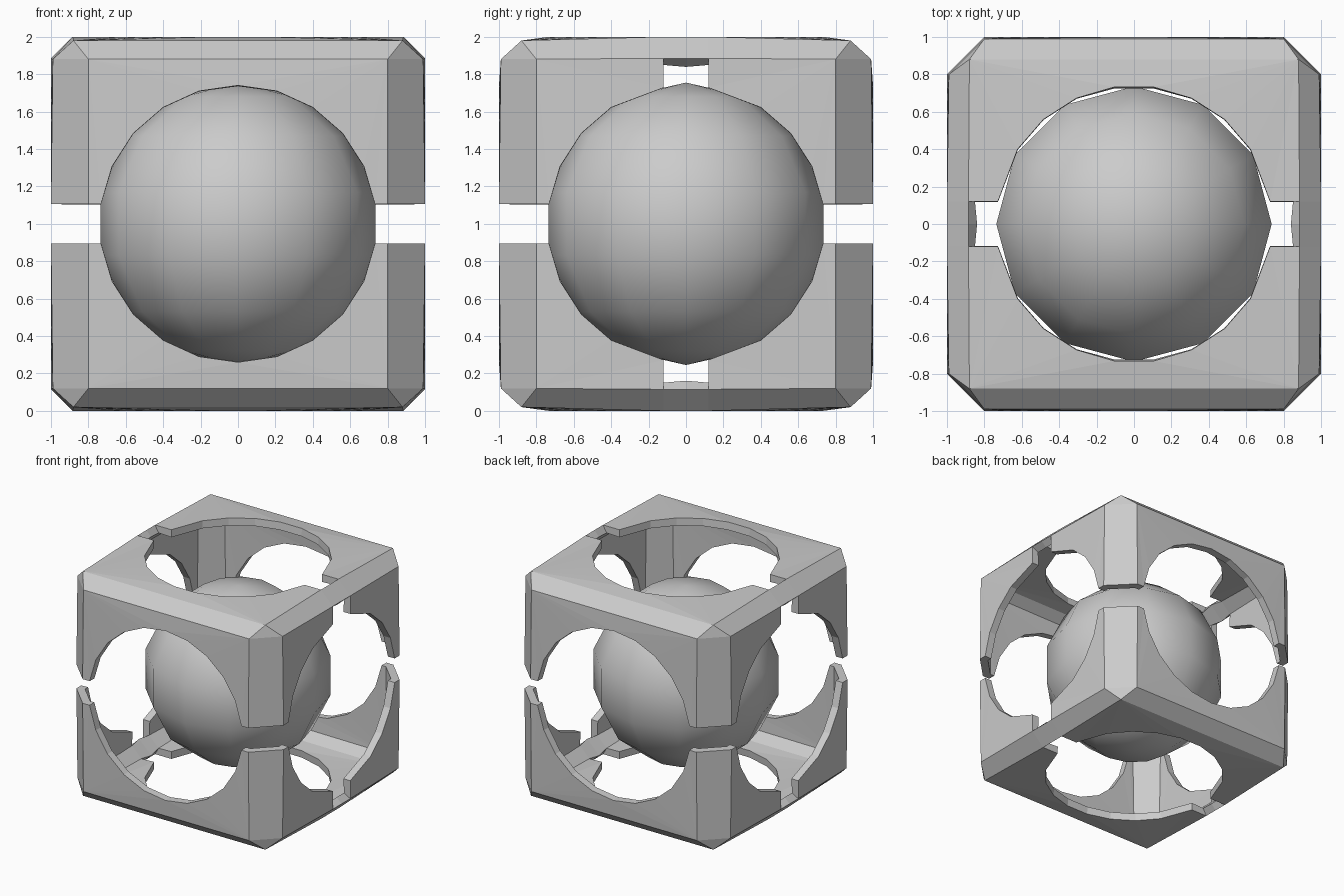
import bpy, bmesh
from math import sin, cos, pi
from mathutils import Vector
from itertools import product

if "Cube" in bpy.data.objects:
    bpy.data.objects.remove(bpy.data.objects["Cube"])

STEP = 2 * pi / 22      # each opening is a 22-sided ring
R = 0.74
GAP = R * sin(STEP / 2)  # half height of the corner gaps
N = 0.12                # half width of the notches
LIFT = Vector((0, 0, 1))

# Key corners of one octant of the bevelled case
A, B, C = (.8, .99, .88), (.99, .8, .88), (.88, .88, .98)
M, M2 = (0, .99, .88), (0, .88, .98)
SY, SX = (.8, 1, GAP), (1, .8, GAP)
NX, NZ = (1, N, .885), (.885, N, 1)
faces = []


def fan(corner, pts):
    for p, q in zip(pts, pts[1:]):
        faces.append((corner, p, q))


def ring(k):
    return R * sin(k * STEP), R * cos(k * STEP)


# Front/back wall, side wall, top/bottom wall
front = [(ring(k)[0], 1, ring(k)[1]) for k in range(6)]
side = [(1, *ring(k)) for k in range(2, 6)]
top = [(*ring(k + .5), 1) for k in range(4)]
fan(A, [M] + front + [SY])
fan(B, [NX, (1, N, .728)] + side + [SX])
fan(C, [M2, (0, R * cos(STEP / 2), 1)] + top + [(.728, N, 1), NZ])
# Bevel strips, corner triangle and the thin bars beside the notches
faces += [(A, B, SX, SY), (A, B, C), (M, A, C, M2), (B, NX, NZ, C),
          (NX, NZ, (.885, 0, 1), (1, 0, .885))]

# Case: mirror the octant eight ways, weld and thicken inwards
bm = bmesh.new()
for s in product((1, -1), repeat=3):
    for f in faces:
        vs = [bm.verts.new([a * b for a, b in zip(p, s)]) for p in f]
        face = bm.faces.new(vs)
        face.normal_update()
        if face.normal.dot(face.calc_center_median()) < 0:
            face.normal_flip()
bmesh.ops.remove_doubles(bm, verts=bm.verts, dist=0.0005)
bmesh.ops.translate(bm, verts=bm.verts, vec=LIFT)
mesh = bpy.data.meshes.new("case")
bm.to_mesh(mesh)
bm.free()
case = bpy.data.objects.new("case", mesh)
bpy.context.collection.objects.link(case)
mod = case.modifiers.new("thickness", 'SOLIDIFY')
mod.thickness = 0.065
mod.offset = -1
mod.use_even_offset = True

# Inner ball
bpy.ops.mesh.primitive_uv_sphere_add(segments=12, ring_count=7, radius=0.755, location=LIFT)
ball = bpy.context.object
ball.name = "inner_ball"
bpy.ops.object.shade_smooth()
